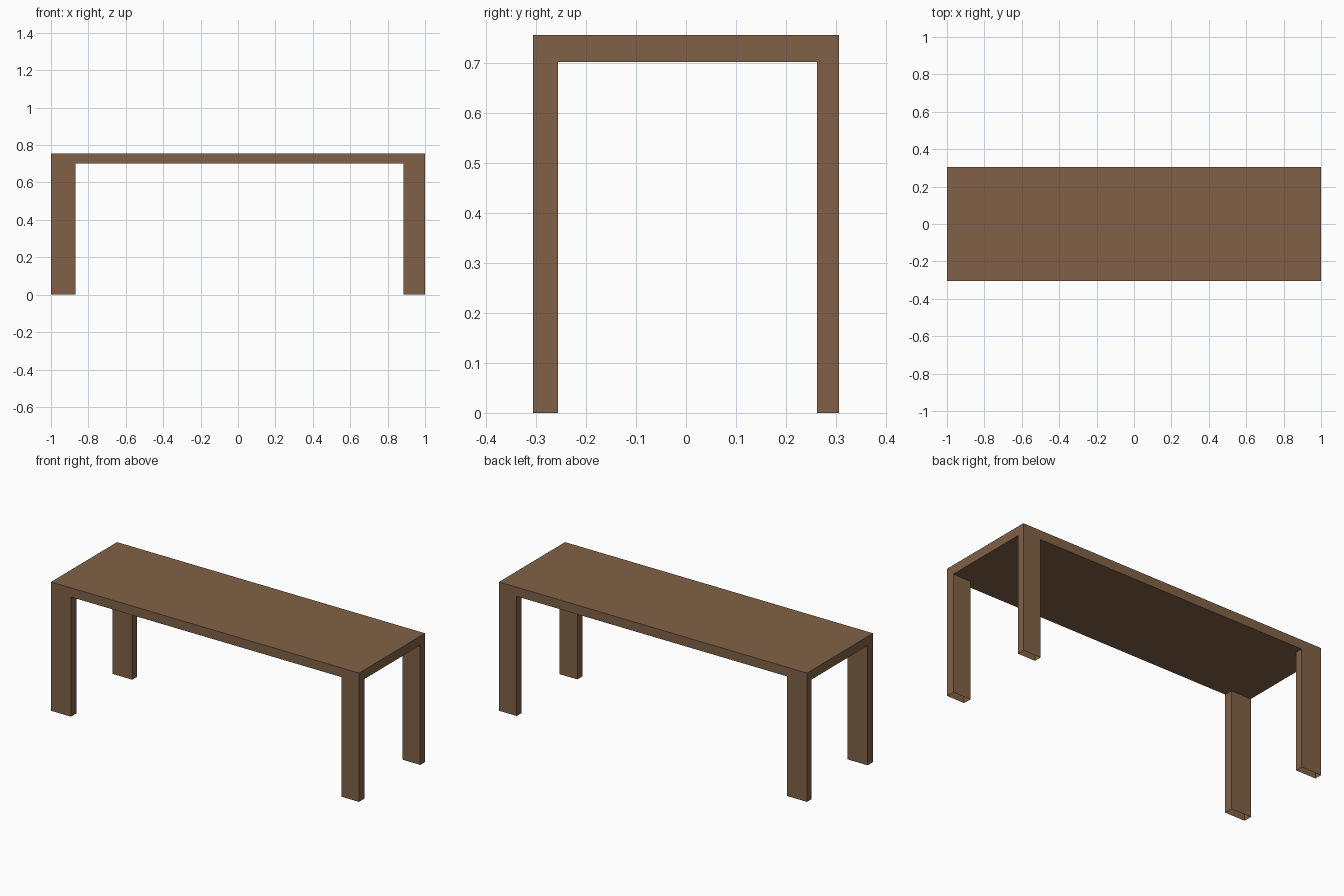
import bpy, bmesh

if "Cube" in bpy.data.objects:
    bpy.data.objects.remove(bpy.data.objects["Cube"])

HALF_X, HALF_Y = 1.0, 0.306
TOP_Z, UNDER_Z = 0.756, 0.702

wood = bpy.data.materials.new("brown wood")
wood.diffuse_color = (0.22, 0.12, 0.063, 1.0)
wood.use_nodes = True
wood.node_tree.nodes["Principled BSDF"].inputs["Base Color"].default_value = wood.diffuse_color


def box(name, x0, x1, y0, y1, z0, z1, open_ends=False):
    """Axis-aligned box; open_ends drops the top and bottom faces."""
    bm = bmesh.new()
    bmesh.ops.create_cube(bm, size=1.0)
    for v in bm.verts:
        v.co.x = x1 if v.co.x > 0 else x0
        v.co.y = y1 if v.co.y > 0 else y0
        v.co.z = z1 if v.co.z > 0 else z0
    bm.normal_update()
    if open_ends:
        ends = [f for f in bm.faces if abs(f.normal.z) > 0.5]
        bmesh.ops.delete(bm, geom=ends, context='FACES_ONLY')
    mesh = bpy.data.meshes.new(name)
    bm.to_mesh(mesh)
    bm.free()
    mesh.materials.append(wood)
    obj = bpy.data.objects.new(name, mesh)
    bpy.context.collection.objects.link(obj)
    return obj


# Table top slab
box("table_top", -HALF_X, HALF_X, -HALF_Y, HALF_Y, UNDER_Z, TOP_Z)

# Four corner legs, open underneath; left and front ones slightly thicker
x_spans = {"left": (-HALF_X, -0.87), "right": (0.885, HALF_X)}
y_spans = {"front": (-HALF_Y, -0.256), "back": (0.262, HALF_Y)}
for y_name, ys in y_spans.items():
    for x_name, xs in x_spans.items():
        box(f"{y_name}_{x_name}_leg", *xs, *ys, 0.0, UNDER_Z, open_ends=True)
